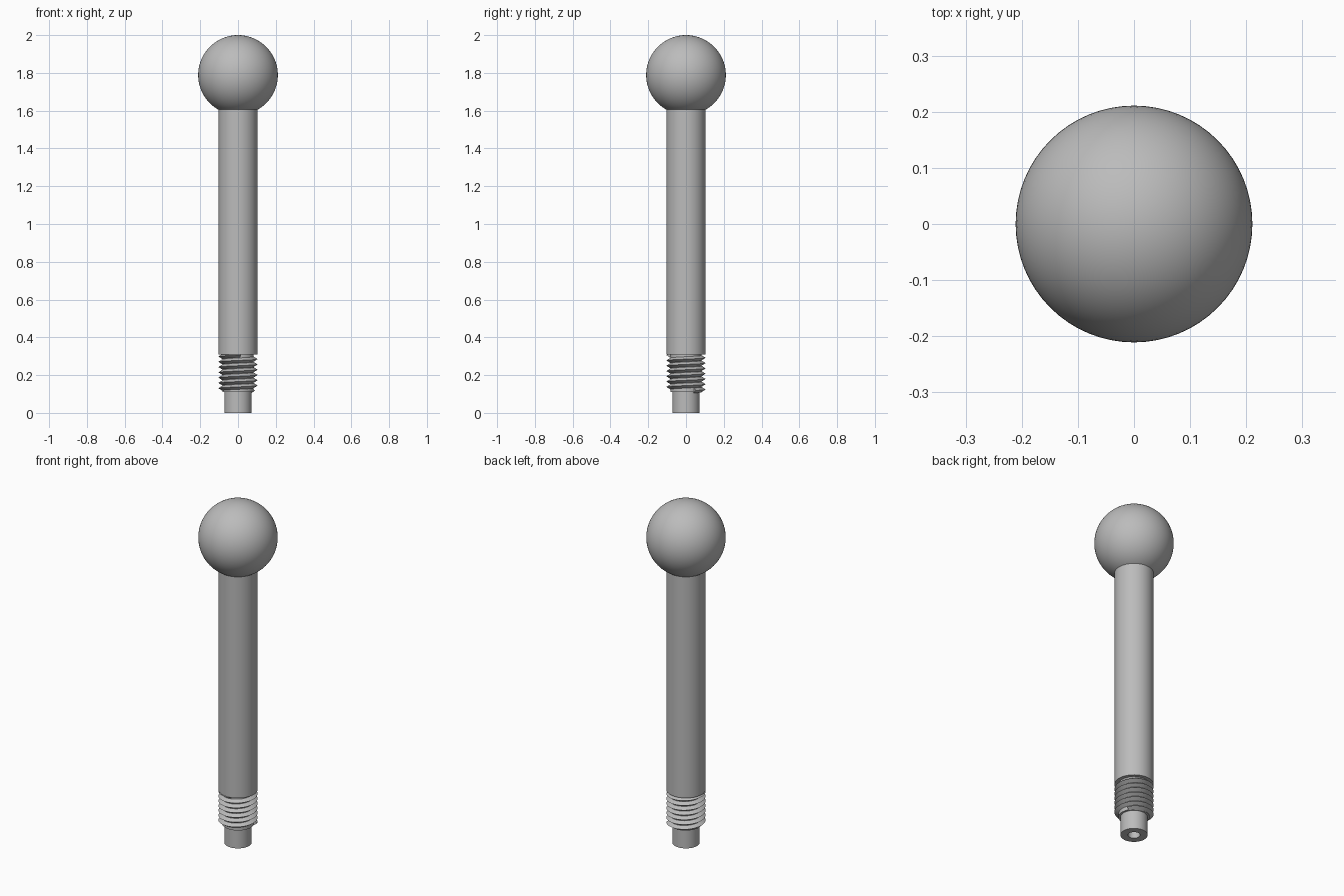
import bpy
import bmesh
from math import cos, sin, pi, radians
from mathutils import Matrix

default_cube = bpy.data.objects.get("Cube")
if default_cube:
    bpy.data.objects.remove(default_cube, do_unlink=True)

steel = bpy.data.materials.new("grey_steel")
steel.use_nodes = True
grey = (0.5, 0.5, 0.5, 1.0)
steel.diffuse_color = grey
steel.node_tree.nodes["Principled BSDF"].inputs["Base Color"].default_value = grey


def finish(name, bm, smooth_angle):
    """Turn a bmesh into a shaded object with the steel material."""
    bmesh.ops.recalc_face_normals(bm, faces=bm.faces)
    mesh = bpy.data.meshes.new(name)
    bm.to_mesh(mesh)
    bm.free()
    mesh.materials.append(steel)
    obj = bpy.data.objects.new(name, mesh)
    bpy.context.collection.objects.link(obj)
    bpy.ops.object.select_all(action="DESELECT")
    obj.select_set(True)
    bpy.context.view_layer.objects.active = obj
    bpy.ops.object.shade_smooth_by_angle(angle=radians(smooth_angle))
    return obj


def lathe(name, profile, steps=64):
    """Spin a (radius, height) profile around the z axis."""
    bm = bmesh.new()
    verts = [bm.verts.new((r, 0, z)) for r, z in profile]
    edges = [bm.edges.new(pair) for pair in zip(verts, verts[1:])]
    bmesh.ops.spin(bm, geom=verts + edges, cent=(0, 0, 0), axis=(0, 0, 1),
                   angle=2 * pi, steps=steps, use_duplicate=False)
    bmesh.ops.remove_doubles(bm, verts=bm.verts, dist=1e-5)
    return finish(name, bm, 30)


def helix_ridge(name, root, crest, pitch, start_z, turns, start_angle, steps=48):
    """Sweep a triangular tooth along a right-handed helix, capped at both ends."""
    bm = bmesh.new()
    half = pitch / 2
    tooth = [(root, -half), (crest, 0), (root, half)]
    rings = []
    for i in range(int(turns * steps) + 1):
        t = i / steps
        a = start_angle + 2 * pi * t
        rings.append([bm.verts.new((r * cos(a), r * sin(a), start_z + pitch * t + dz))
                      for r, dz in tooth])
    for low, high in zip(rings, rings[1:]):
        for j in range(3):
            k = (j + 1) % 3
            bm.faces.new((low[j], high[j], high[k], low[k]))
    bm.faces.new(rings[0])
    bm.faces.new(rings[-1])
    return finish(name, bm, 30)


# Ball knob
ball = bmesh.new()
bmesh.ops.create_uvsphere(ball, u_segments=64, v_segments=40, radius=0.211,
                          matrix=Matrix.Translation((0, 0, 1.789)))
finish("ball_knob", ball, 30)

# Plain shaft, ending inside the ball
lathe("shaft", [(0, 0.31), (0.104, 0.31), (0.104, 1.65), (0, 1.65)])

# Threaded section: core plus helical ridge
lathe("thread_core", [(0, 0.11), (0.083, 0.11), (0.083, 0.32), (0, 0.32)])
helix_ridge("thread_ridge", 0.0815, 0.104, 0.028, 0.119, 6.7, radians(30))

# End pin with a blind hole in its underside
lathe("end_pin", [(0, 0.08), (0.032, 0.08), (0.032, 0), (0.072, 0),
                  (0.072, 0.12), (0, 0.12)])
